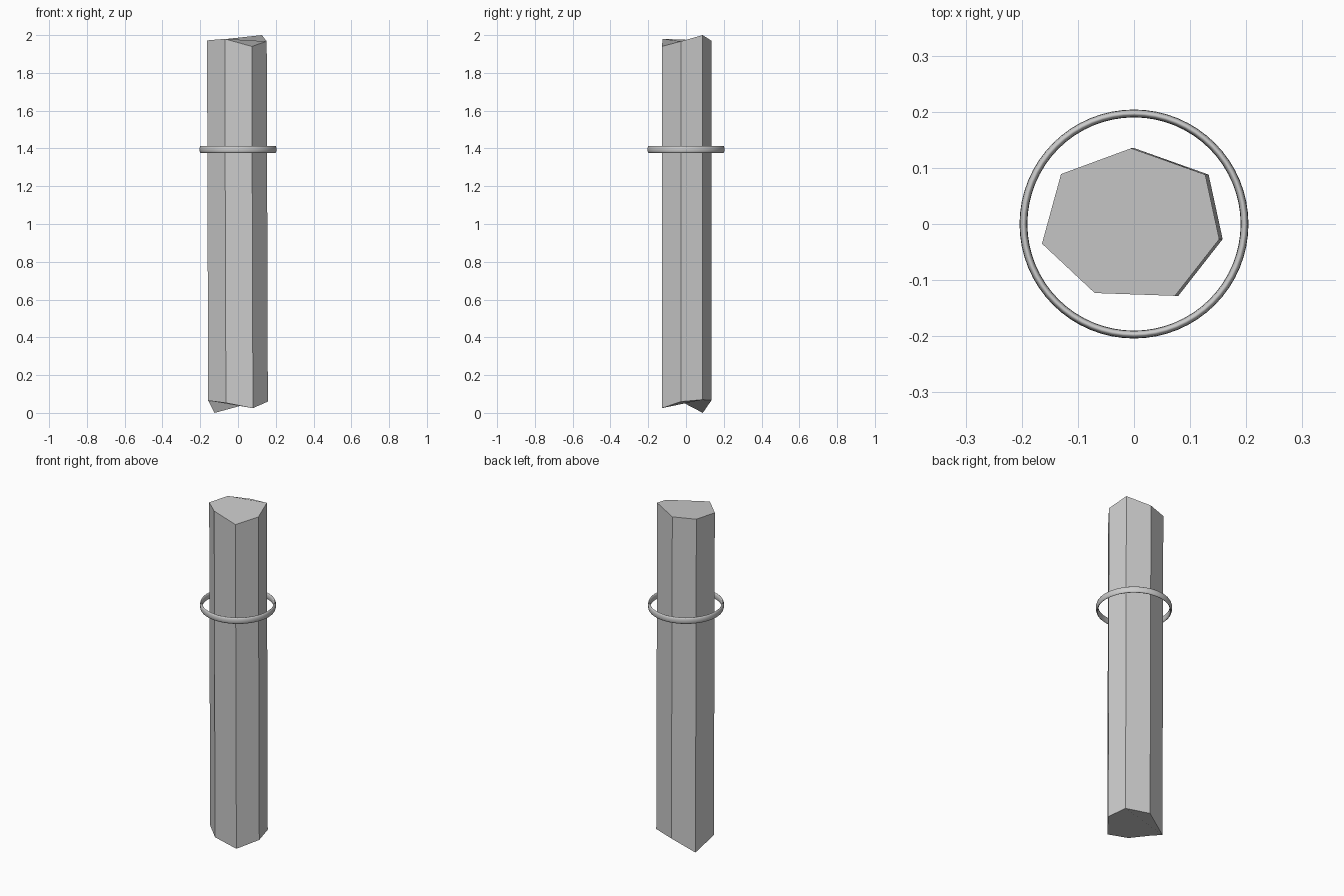
import bpy
import bmesh
from math import cos, sin, tau

default_cube = bpy.data.objects.get("Cube")
if default_cube:
    bpy.data.objects.remove(default_cube, do_unlink=True)


def make_material(name, level):
    material = bpy.data.materials.new(name)
    material.use_nodes = True
    colour = (level, level, level, 1)
    material.diffuse_color = colour
    shader = material.node_tree.nodes["Principled BSDF"]
    shader.inputs["Base Color"].default_value = colour
    return material


def make_object(name, bm, material):
    bmesh.ops.recalc_face_normals(bm, faces=bm.faces[:])
    mesh = bpy.data.meshes.new(name)
    bm.to_mesh(mesh)
    bm.free()
    mesh.materials.append(material)
    obj = bpy.data.objects.new(name, mesh)
    bpy.context.collection.objects.link(obj)
    return obj


def bridge_loops(bm, first, second):
    count = len(first)
    for i in range(count):
        j = (i + 1) % count
        bm.faces.new((first[i], first[j], second[j], second[i]))


grey = make_material("light grey", 0.6)

# Seven-sided shaft with rough cut ends: x, y, bottom height, top height
corners = [
    (-.005, .135, .067, 1.97),
    (.127, .088, .07, 2),
    (.152, -.027, .06, 1.967),
    (.073, -.128, .025, 1.94),
    (-.07, -.123, .053, 1.98),
    (-.164, -.035, .065, 1.972),
    (-.13, .089, 0, 1.972),
]
lean = .006
bm = bmesh.new()
lower = [bm.verts.new((x + lean, y, low)) for x, y, low, high in corners]
upper = [bm.verts.new((x, y, high)) for x, y, low, high in corners]
bridge_loops(bm, lower, upper)
bm.faces.new(upper)
bm.faces.new(lower)
make_object("shaft", bm, grey)

# Floating ring with a tall, thin oval section
ring_radius, ring_height = .197, 1.395
half_width, half_height = .007, .019
segments, section_sides = 64, 12
bm = bmesh.new()
sections = []
for i in range(segments):
    turn = tau * i / segments
    section = []
    for j in range(section_sides):
        angle = tau * j / section_sides
        radius = ring_radius + half_width * cos(angle)
        height = ring_height + half_height * sin(angle)
        section.append(bm.verts.new((radius * cos(turn), radius * sin(turn), height)))
    sections.append(section)
for i in range(segments):
    bridge_loops(bm, sections[i - 1], sections[i])
ring = make_object("ring", bm, grey)
ring.data.shade_smooth()
